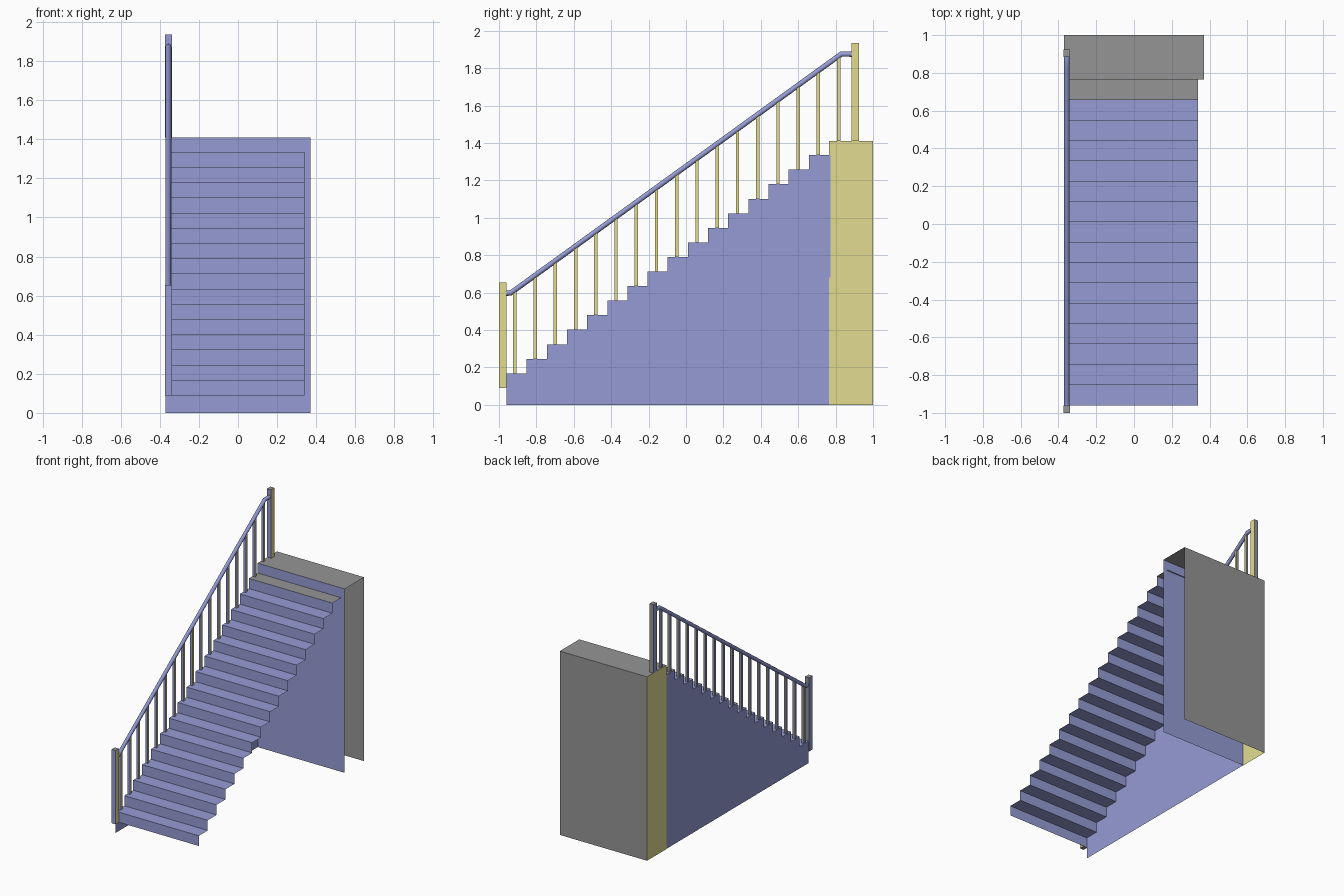
import bpy, bmesh
from mathutils import Vector

cube = bpy.data.objects.get("Cube")
if cube:
    bpy.data.objects.remove(cube, do_unlink=True)


def make_material(name, rgb):
    mat = bpy.data.materials.new(name)
    mat.use_nodes = True
    mat.diffuse_color = (*rgb, 1)
    mat.node_tree.nodes["Principled BSDF"].inputs["Base Color"].default_value = (*rgb, 1)
    return mat


BLUE, YELLOW, GRAY = 0, 1, 2
MATERIALS = [make_material("soft_blue", (0.30, 0.33, 0.66)),
             make_material("pale_yellow", (0.76, 0.71, 0.28)),
             make_material("mid_gray", (0.30, 0.30, 0.30))]


def finish(name, bm, rule=None):
    """Turn a bmesh into an object, colouring faces by a rule."""
    bm.normal_update()
    for face in bm.faces:
        face.material_index = rule(face) if rule else BLUE
    mesh = bpy.data.meshes.new(name)
    bm.to_mesh(mesh)
    bm.free()
    for mat in MATERIALS:
        mesh.materials.append(mat)
    obj = bpy.data.objects.new(name, mesh)
    bpy.context.collection.objects.link(obj)
    return obj


def box(low, high):
    bm = bmesh.new()
    bmesh.ops.create_cube(bm, size=1)
    low, high = Vector(low), Vector(high)
    for v in bm.verts:
        v.co = (low + high) / 2 + v.co * (high - low)
    bm.normal_update()
    return bm


def post_colour(face):
    n = face.normal
    if n.x > 0.5:
        return YELLOW
    return GRAY if n.y > 0.5 or abs(n.z) > 0.5 else BLUE


def block_colour(face):
    n = face.normal
    if abs(n.x) > 0.5:
        return YELLOW
    return BLUE if n.y < -0.5 else GRAY


# Main dimensions
STEPS = 16
WALL_X, EDGE_X = -0.368, 0.34
START, RUN = -0.96, 0.1078
BASE, RISE = 0.09, 0.0778
LANDING = 1.41
BLOCK_Y = 0.765
END = BLOCK_Y + 0.008

# Zigzag stair profile in (y, z); the top tread pokes into the block
profile = [(START, BASE)]
for i in range(STEPS):
    z = BASE + (i + 1) * RISE
    profile += [(START + i * RUN, z), (START + (i + 1) * RUN, z)]
profile[-1] = (END, z)

# Folded sheet of risers and treads, with a gray top tread
bm = bmesh.new()
pairs = [[bm.verts.new((x, y, z)) for x in (WALL_X, EDGE_X)] for y, z in profile]
for (a, b), (c, d) in zip(pairs, pairs[1:]):
    bm.faces.new((a, b, d, c))
top_tread = BASE + STEPS * RISE - 0.01
finish("stair_treads", bm,
       lambda f: GRAY if f.calc_center_median().z > top_tread else BLUE)

# Side wall under the railing
bm = bmesh.new()
outline = [(START, 0)] + profile + [(END, 0.68), (BLOCK_Y, 0.68), (BLOCK_Y, 0)]
bm.faces.new([bm.verts.new((WALL_X, y, z)) for y, z in outline])
finish("side_wall", bm)

# Landing block, open underneath and on one side
bm = box((-0.37, BLOCK_Y, 0), (0.37, 1, LANDING))
open_faces = [f for f in bm.faces if f.normal.x > 0.5 or f.normal.z < -0.5]
bmesh.ops.delete(bm, geom=open_faces, context='FACES')
finish("landing_block", bm, block_colour)

# Newel posts
finish("lower_newel", box((-0.373, -1, BASE), (-0.338, -0.96, 0.655)), post_colour)
finish("upper_newel", box((-0.373, 0.885, LANDING), (-0.338, 0.925, 1.935)), post_colour)

# Handrail path
RAIL_X = -0.356
RAIL = [(-0.965, 0.597), (-0.938, 0.597), (0.83, 1.875), (0.89, 1.875)]
curve = bpy.data.curves.new("handrail_path", 'CURVE')
curve.dimensions = '3D'
curve.bevel_depth = 0.0145
curve.bevel_resolution = 2
curve.use_fill_caps = True
spline = curve.splines.new('POLY')
spline.points.add(len(RAIL) - 1)
for point, (y, z) in zip(spline.points, RAIL):
    point.co = (RAIL_X, y, z, 1)
handrail = bpy.data.objects.new("handrail", curve)
bpy.context.collection.objects.link(handrail)
curve.materials.append(MATERIALS[BLUE])

# Balusters, one per tread and one on the landing
(y0, z0), (y1, z1) = RAIL[1:3]
W = 0.009
SPACING = 0.1082
for i in range(STEPS + 1):
    y = START + 0.045 + i * SPACING
    top = z0 + (y - y0) * (z1 - z0) / (y1 - y0)
    bottom = LANDING if i == STEPS else BASE + (i + 1) * RISE
    finish(f"baluster_{i + 1}", box((RAIL_X - W, y - W, bottom),
                                    (RAIL_X + W, y + W, top)), post_colour)
